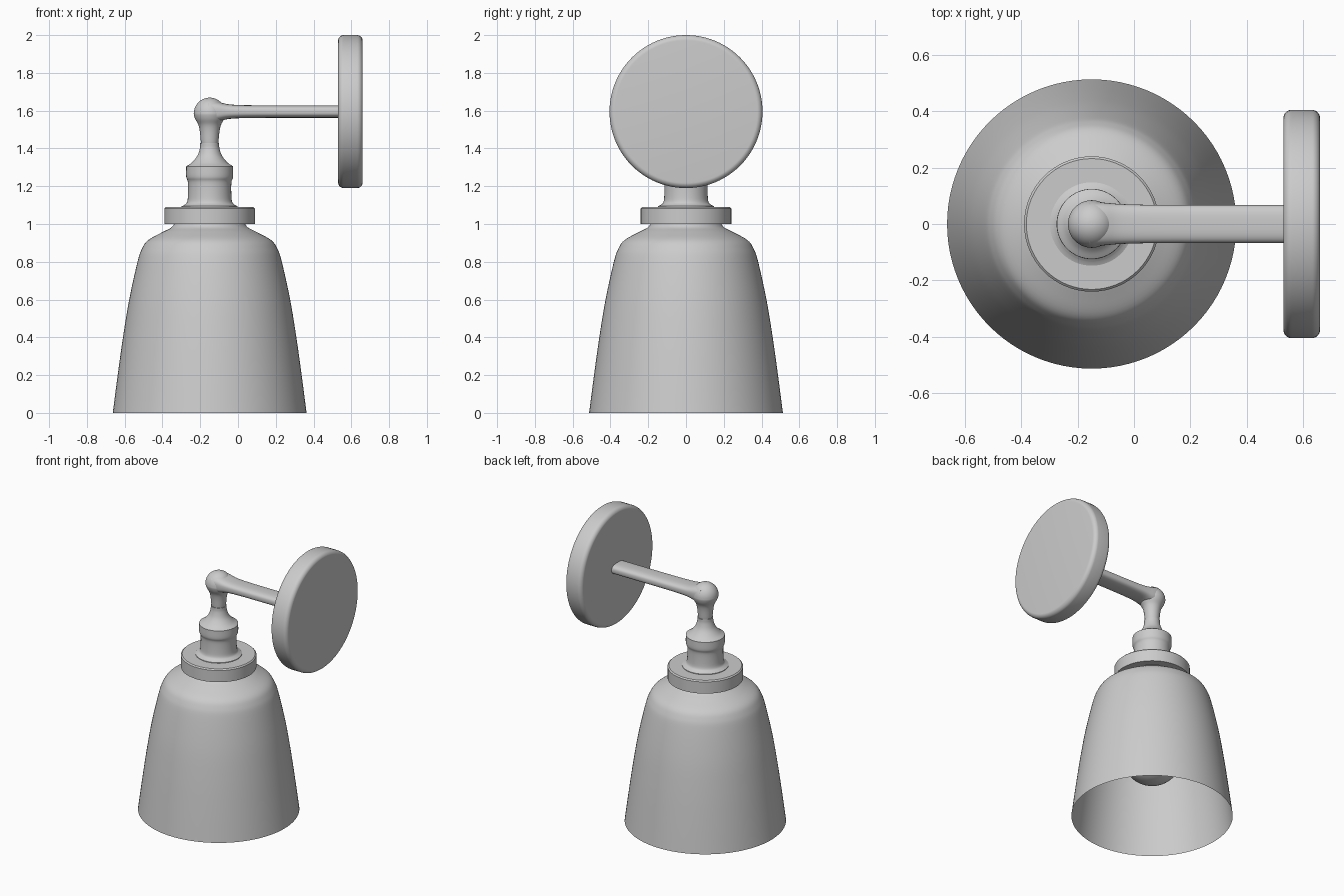
import bpy, math
from mathutils import Vector, Matrix

if "Cube" in bpy.data.objects:
    bpy.data.objects.remove(bpy.data.objects["Cube"])

AXIS_X = -0.15     # vertical axis of shade, socket and bulb
ARM_Z = 1.595      # height of arm and wall plate


def spline(pts, steps=5):
    """Smooth curve through the given points."""
    p = [Vector(q) for q in pts]
    if len(p) < 3:
        return p
    p = [2 * p[0] - p[1]] + p + [2 * p[-1] - p[-2]]
    out = []
    for a, b, c, d in zip(p, p[1:], p[2:], p[3:]):
        for i in range(steps):
            t = i / steps
            out.append(0.5 * (2 * b + (c - a) * t + (2 * a - 5 * b + 4 * c - d) * t * t
                              + (3 * b - a - 3 * c + d) * t ** 3))
    return out + [p[-2]]


def loft(name, rings, cap=True, angle=35):
    """Skin equal-length rings into a smooth-shaded object."""
    n = len(rings[0])
    verts = [v for r in rings for v in r]
    faces = [(k * n + i, k * n + (i + 1) % n, (k + 1) * n + (i + 1) % n, (k + 1) * n + i)
             for k in range(len(rings) - 1) for i in range(n)]
    if cap:
        faces += [tuple(reversed(range(n))), tuple(range(len(verts) - n, len(verts)))]
    me = bpy.data.meshes.new(name)
    me.from_pydata(verts, [], faces)
    ob = bpy.data.objects.new(name, me)
    bpy.context.collection.objects.link(ob)
    bpy.ops.object.select_all(action='DESELECT')
    ob.select_set(True)
    bpy.context.view_layer.objects.active = ob
    bpy.ops.object.shade_smooth_by_angle(angle=math.radians(angle))
    return ob


def lathe(name, pieces, cap=True, n=64, matrix=Matrix.Translation((AXIS_X, 0, 0))):
    """Revolve (radius, height) pieces, bottom to top; corners lie between pieces."""
    prof = []
    for piece in pieces:
        for q in spline(piece):
            if not prof or (q - prof[-1]).length > 1e-5:
                prof.append(q)
    rings = [[matrix @ Vector((max(r, 0.001) * math.cos(2 * math.pi * i / n),
                               max(r, 0.001) * math.sin(2 * math.pi * i / n), z))
              for i in range(n)] for r, z in prof]
    return loft(name, rings, cap)


def arc(cx, cz, r, a0, a1, n=8):
    return [(cx + r * math.cos(math.radians(a0 + (a1 - a0) * i / n)),
             cz + r * math.sin(math.radians(a0 + (a1 - a0) * i / n))) for i in range(n + 1)]


# Open bell shade, a thin sheet
lathe("shade", [[(0.513, 0), (0.487, 0.2), (0.459, 0.4), (0.426, 0.6), (0.382, 0.8),
                 (0.358, 0.87), (0.325, 0.915), (0.25, 0.957), (0.205, 0.98), (0.185, 1.003)]],
      cap=False, n=96)

# Collar on top of the shade
lathe("collar", [[(0.24, 1.0), (0.24, 1.082)], [(0.24, 1.082), (0.232, 1.09)]])

# Lamp socket with foot flange, shoulder and neck
lathe("socket", [[(0.148, 1.085), (0.148, 1.094)],
                 [(0.148, 1.094), (0.135, 1.1)],
                 [(0.135, 1.1), (0.12, 1.115), (0.115, 1.15), (0.115, 1.22), (0.124, 1.25),
                  (0.124, 1.305)],
                 [(0.124, 1.305), (0.095, 1.325), (0.066, 1.36), (0.052, 1.4), (0.05, 1.43)]])

# Ball elbow with its short stem
lathe("elbow", [[(0.045, 1.425), (0.047, 1.44), (0.052, 1.49), (0.06, 1.525), (0.076, 1.555)]
                + arc(0, 1.585, 0.084, -5, 90, 10)])

# Flattened arm: (x, half width, half height) with rounded-box sections
stations = spline([(-0.16, 0.078, 0.06), (-0.11, 0.076, 0.053), (-0.05, 0.071, 0.039),
                   (0.05, 0.068, 0.034), (0.25, 0.067, 0.033), (0.535, 0.067, 0.033)])


def section(x, w, h, n=40):
    ring = []
    for i in range(n):
        c, s = math.cos(2 * math.pi * i / n), math.sin(2 * math.pi * i / n)
        ring.append((x, w * math.copysign(abs(c) ** 0.7, c),
                     ARM_Z + h * math.copysign(abs(s) ** 0.7, s)))
    return ring


loft("arm", [section(*s) for s in stations])

# Round wall plate with softened edges, axis along x
lathe("wall_plate", [arc(0.375, 0.03, 0.03, -90, 0, 6), arc(0.375, 0.1, 0.03, 0, 90, 6)], n=96,
      matrix=Matrix.Translation((0.53, 0, ARM_Z)) @ Matrix.Rotation(math.pi / 2, 4, 'Y')).scale = (1, 1, 1)

# Bulb hanging inside the shade
lathe("bulb", [arc(0, 0.44, 0.192, -90, 25, 12)
               + [(0.145, 0.6), (0.105, 0.7), (0.085, 0.8), (0.08, 0.88)],
               [(0.08, 0.88), (0.08, 1.0)]])
